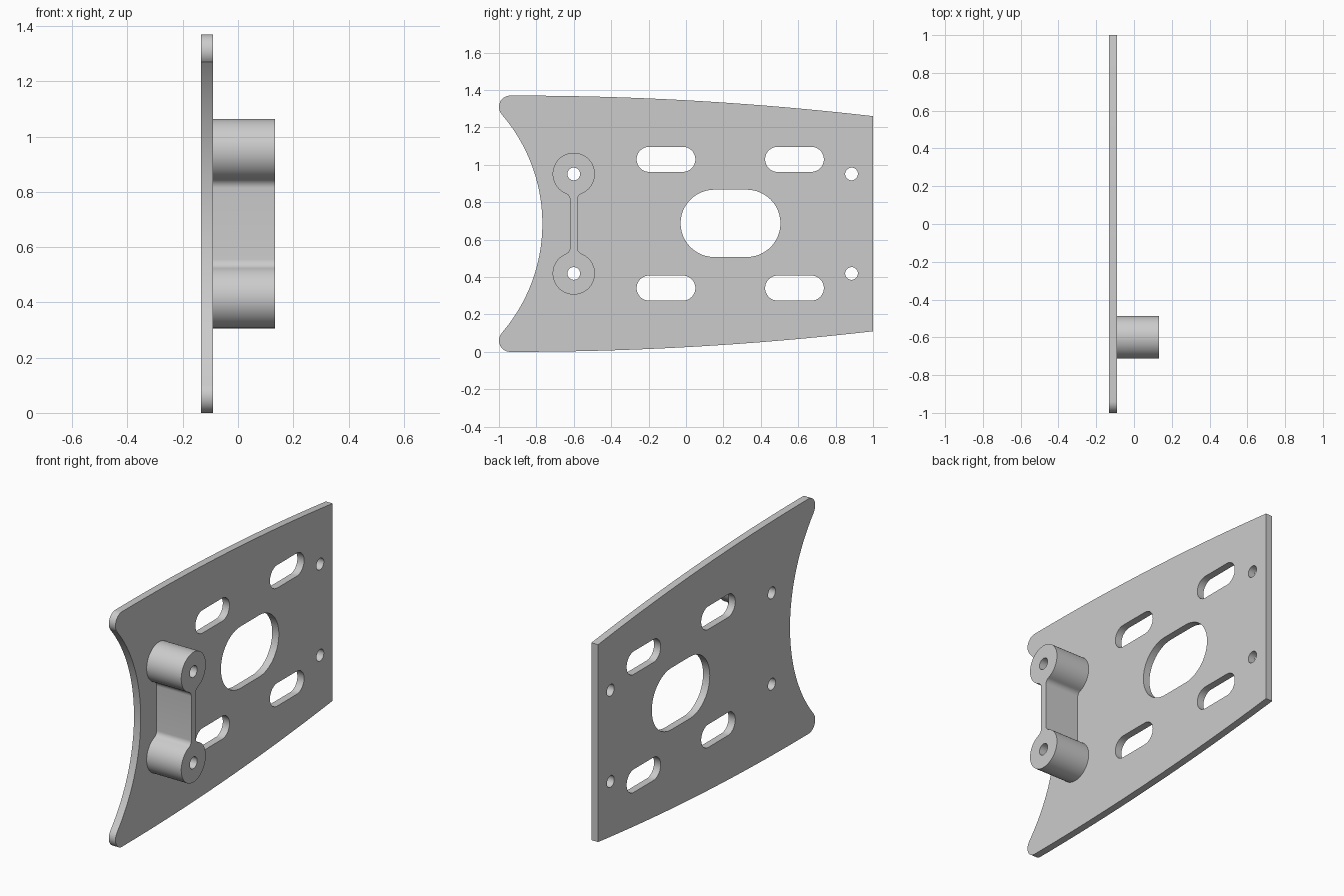
import bpy, bmesh
from math import sin, cos, radians, sqrt, degrees, atan2

if "Cube" in bpy.data.objects:
    bpy.data.objects.remove(bpy.data.objects["Cube"])

MID = 0.685                      # height of the symmetry line
PLATE_BACK, PLATE_FRONT, BOSS_FRONT = -0.133, -0.09, 0.133


def arc(cy, cz, r, a0, a1, n):
    """Points of an arc in the y-z plane, angles in degrees."""
    return [(cy + r * cos(radians(a0 + (a1 - a0) * i / n)),
             cz + r * sin(radians(a0 + (a1 - a0) * i / n))) for i in range(n + 1)]


def circle(cy, cz, r, n=48):
    return arc(cy, cz, r, 0, 360, n)[:-1]


def slot(cy, cz, half, r):
    d = half - r
    return arc(cy + d, cz, r, -90, 90, 24) + arc(cy - d, cz, r, 90, 270, 24)


def mirrored(points):
    """Close an upper half outline with its reflection about MID."""
    return points + [(y, 2 * MID - z) for y, z in reversed(points)]


def extrude_profile(name, loops, x0, x1):
    """Fill outlines (inner loops become holes) and extrude along x."""
    curve = bpy.data.curves.new(name + "_profile", 'CURVE')
    curve.dimensions = '2D'
    curve.fill_mode = 'BOTH'
    curve.extrude = (x1 - x0) / 2
    for pts in loops:
        s = curve.splines.new('POLY')
        s.points.add(len(pts) - 1)
        for p, (y, z) in zip(s.points, pts):
            p.co = (y, z, 0, 1)
        s.use_cyclic_u = True
    temp = bpy.data.objects.new(name + "_profile", curve)
    bpy.context.collection.objects.link(temp)
    mesh = bpy.data.meshes.new_from_object(temp)
    bpy.data.objects.remove(temp)

    bm = bmesh.new()
    bm.from_mesh(mesh)
    for v in bm.verts:
        y, z, x = v.co
        v.co = (x + (x0 + x1) / 2, y, z)
    bmesh.ops.remove_doubles(bm, verts=bm.verts, dist=1e-5)
    bmesh.ops.recalc_face_normals(bm, faces=bm.faces)
    bm.to_mesh(mesh)
    bm.free()
    mesh.name = name
    obj = bpy.data.objects.new(name, mesh)
    bpy.context.collection.objects.link(obj)
    bpy.ops.object.select_all(action='DESELECT')
    obj.select_set(True)
    bpy.context.view_layer.objects.active = obj
    bpy.ops.object.shade_smooth_by_angle(angle=radians(30))
    return obj


# Plate outline: bowed top edge, rounded corner, concave front edge
bow = [(y, 1.37 - (y + 0.91) ** 2 / 33.2)
       for y in (1 - 1.91 * i / 32 for i in range(33))]
corner = arc(-0.94, 1.31, 0.06, 90, 220.9, 16)
concave = arc(-1.662, MID, 0.894, 40.9, 1, 32)
outline = mirrored(bow + corner + concave)

# Plate openings: four slots, central opening, four screw holes
holes = [slot(0.238, 0.687, 0.267, 0.18)]
for dz in (-0.344, 0.344):
    holes += [slot(y, MID + dz, 0.157, 0.067) for y in (-0.107, 0.58)]
screws = [[circle(y, MID + dz, 0.034) for dz in (-0.266, 0.266)] for y in (-0.6, 0.885)]
extrude_profile("mounting_plate", [outline] + holes + screws[0] + screws[1],
                PLATE_BACK, PLATE_FRONT)

# Spacer: two round bosses joined by a thin filleted web
R, F, WEB, CZ = 0.113, 0.035, 0.02, MID + 0.266
drop = sqrt((R + F) ** 2 - (WEB + F) ** 2)
a = degrees(atan2(drop, WEB + F))
half = (arc(-0.6 + WEB + F, CZ - drop, F, 180, 180 - a, 8)
        + arc(-0.6, CZ, R, -a, 180 + a, 64)[1:-1]
        + arc(-0.6 - WEB - F, CZ - drop, F, a, 0, 8))
extrude_profile("spacer_block", [mirrored(half)] + screws[0], PLATE_FRONT, BOSS_FRONT)
